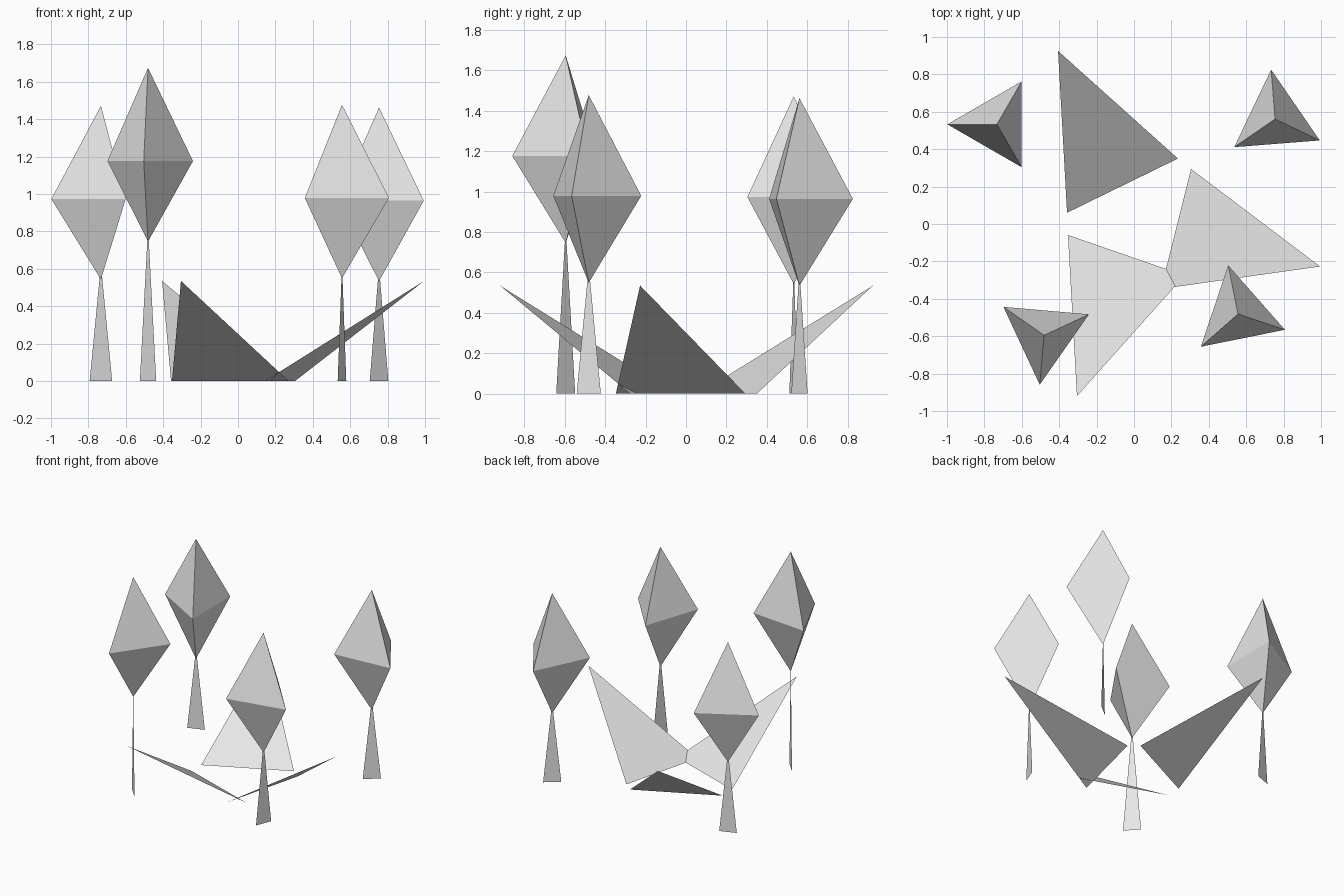
import bpy
from math import cos, sin, radians
from mathutils import Vector

cube = bpy.data.objects.get("Cube")
if cube:
    bpy.data.objects.remove(cube, do_unlink=True)

# Single plain material
grey = bpy.data.materials.new("plain_grey")
grey.use_nodes = True
grey.diffuse_color = (0.8, 0.8, 0.8, 1)
grey.node_tree.nodes["Principled BSDF"].inputs["Base Color"].default_value = (0.8, 0.8, 0.8, 1)


def add_mesh(name, verts, faces):
    mesh = bpy.data.meshes.new(name)
    mesh.from_pydata(verts, [], faces)
    mesh.materials.append(grey)
    mesh.update()
    obj = bpy.data.objects.new(name, mesh)
    bpy.context.collection.objects.link(obj)
    return obj


def polar(x, y, radius, degrees, z):
    a = radians(degrees)
    return (x + radius * cos(a), y + radius * sin(a), z)


CROWN_RADIUS = 0.265
CROWN_RISE = 0.498
CROWN_DROP = 0.43
TRUNK_HALF_WIDTH = 0.064


def add_tree(label, x, y, waist, crown_turn, trunk_turn):
    # Crown: two three-sided pyramids sharing a waist
    ring = [polar(x, y, CROWN_RADIUS, crown_turn + 120 * i, waist) for i in range(3)]
    tips = [(x, y, waist + CROWN_RISE), (x, y, waist - CROWN_DROP)]
    faces = []
    for i in range(3):
        j = (i + 1) % 3
        faces += [(i, j, 3), (j, i, 4)]
    add_mesh(label + "_tree_crown", ring + tips, faces)

    # Trunk: a flat triangle whose point ends just inside the crown
    foot = [polar(x, y, TRUNK_HALF_WIDTH, trunk_turn + s, 0) for s in (180, 0)]
    add_mesh(label + "_tree_trunk", foot + [(x, y, waist - CROWN_DROP + 0.08)], [(0, 1, 2)])


def add_blade(label, foot_a, foot_b, tip):
    # Leaf: one flat triangle rising outward from the ground, facing up
    pts = [Vector((*foot_a, 0)), Vector((*foot_b, 0)), Vector((*tip, 0.535))]
    if (pts[1] - pts[0]).cross(pts[2] - pts[0]).z < 0:
        pts.reverse()
    add_mesh(label + "_leaf", pts, [(0, 1, 2)])


add_tree("back_right", -0.733, 0.533, 0.973, 180, 20)
add_tree("back_left", 0.754, 0.561, 0.964, 94.5, 39)
add_tree("front_left", 0.556, -0.481, 0.979, 101.4, 69)
add_tree("front_right", -0.481, -0.595, 1.176, 265, -47)

add_blade("back", (0.235, 0.35), (-0.358, 0.06), (-0.406, 0.925))
add_blade("left", (0.305, 0.294), (0.144, -0.347), (0.995, -0.227))
add_blade("front", (-0.353, -0.059), (0.271, -0.275), (-0.305, -0.92))
